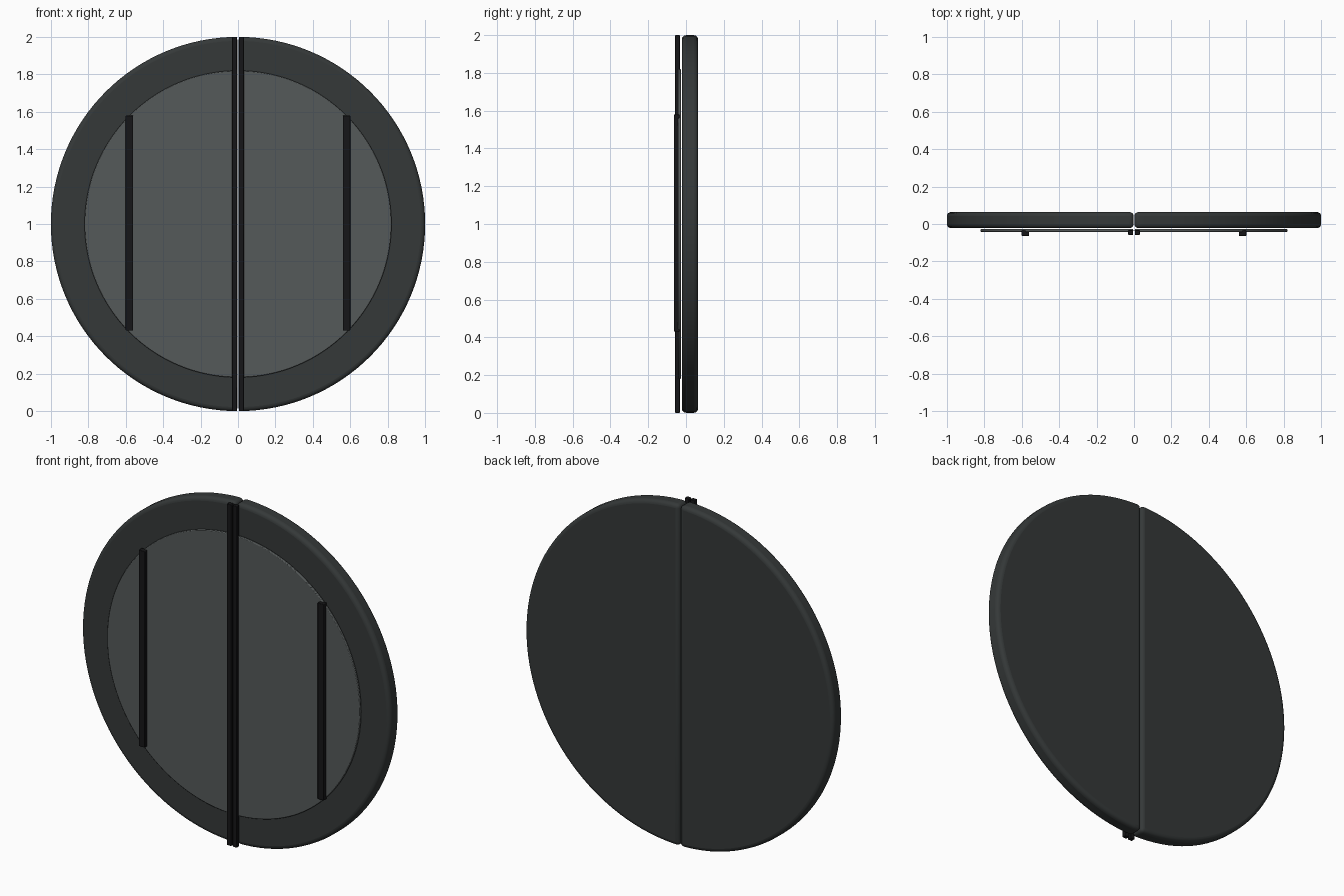
import bpy, bmesh, math

if "Cube" in bpy.data.objects:
    bpy.data.objects.remove(bpy.data.objects["Cube"])


def material(name, color):
    m = bpy.data.materials.new(name)
    m.diffuse_color = color
    m.use_nodes = True
    m.node_tree.nodes["Principled BSDF"].inputs["Base Color"].default_value = m.diffuse_color
    return m


def finish(name, bm, mat, bevel, segments):
    bmesh.ops.recalc_face_normals(bm, faces=bm.faces)
    me = bpy.data.meshes.new(name)
    bm.to_mesh(me)
    bm.free()
    ob = bpy.data.objects.new(name, me)
    bpy.context.collection.objects.link(ob)
    me.materials.append(mat)
    b = ob.modifiers.new("Bevel", 'BEVEL')
    b.width = bevel
    b.segments = segments
    b.limit_method = 'ANGLE'
    b.angle_limit = math.radians(40)
    bpy.ops.object.select_all(action='DESELECT')
    bpy.context.view_layer.objects.active = ob
    ob.select_set(True)
    bpy.ops.object.shade_smooth_by_angle(angle=math.radians(40))
    # keep the bevel before the smoothing modifier, if one was added
    return ob


def half_disc(name, side, radius, x0, y0, y1, mat, bevel, segments, n=64):
    bm = bmesh.new()
    a0 = math.acos(x0 / radius)
    vs = []
    for i in range(n + 1):
        a = -a0 + 2 * a0 * i / n
        vs.append(bm.verts.new((side * radius * math.cos(a), y0, 1 + radius * math.sin(a))))
    face = bm.faces.new(vs)
    ext = bmesh.ops.extrude_face_region(bm, geom=[face])
    for v in ext['geom']:
        if isinstance(v, bmesh.types.BMVert):
            v.co.y = y1
    return finish(name, bm, mat, bevel, segments)


def bar(name, x0, x1, y0, y1, z0, z1, mat, bevel=0.003):
    bm = bmesh.new()
    bmesh.ops.create_cube(bm, size=1)
    for v in bm.verts:
        v.co.x = (x0 + x1) / 2 + v.co.x * (x1 - x0)
        v.co.y = (y0 + y1) / 2 + v.co.y * (y1 - y0)
        v.co.z = (z0 + z1) / 2 + v.co.z * (z1 - z0)
    return finish(name, bm, mat, bevel, 2)


frame = material("dark_frame", (0.035, 0.04, 0.04, 1))
glass = material("grey_panel", (0.09, 0.1, 0.1, 1))
black = material("black_metal", (0.008, 0.008, 0.009, 1))

for side, label in ((-1, "left"), (1, "right")):
    # door leaf and raised inner panel
    half_disc(label + "_door_leaf", side, 1.0, 0.002, -0.022, 0.064, frame, 0.022, 4)
    half_disc(label + "_inner_panel", side, 0.82, 0.004, -0.042, -0.027, glass, 0.004, 2)
    # trim strip along the centre seam
    xs = sorted((side * 0.005, side * 0.032))
    bar(label + "_centre_trim", *xs, -0.058, -0.033, 0.0, 2.0, black)
    # pull handle with its end mounts
    xs = sorted((side * 0.56, side * 0.60))
    bar(label + "_handle", *xs, -0.064, -0.040, 0.43, 1.58, black)
    for z, end in ((0.43, "lower"), (1.56, "upper")):
        bar(f"{label}_{end}_handle_mount", *xs, -0.062, -0.034, z, z + 0.02, black)
